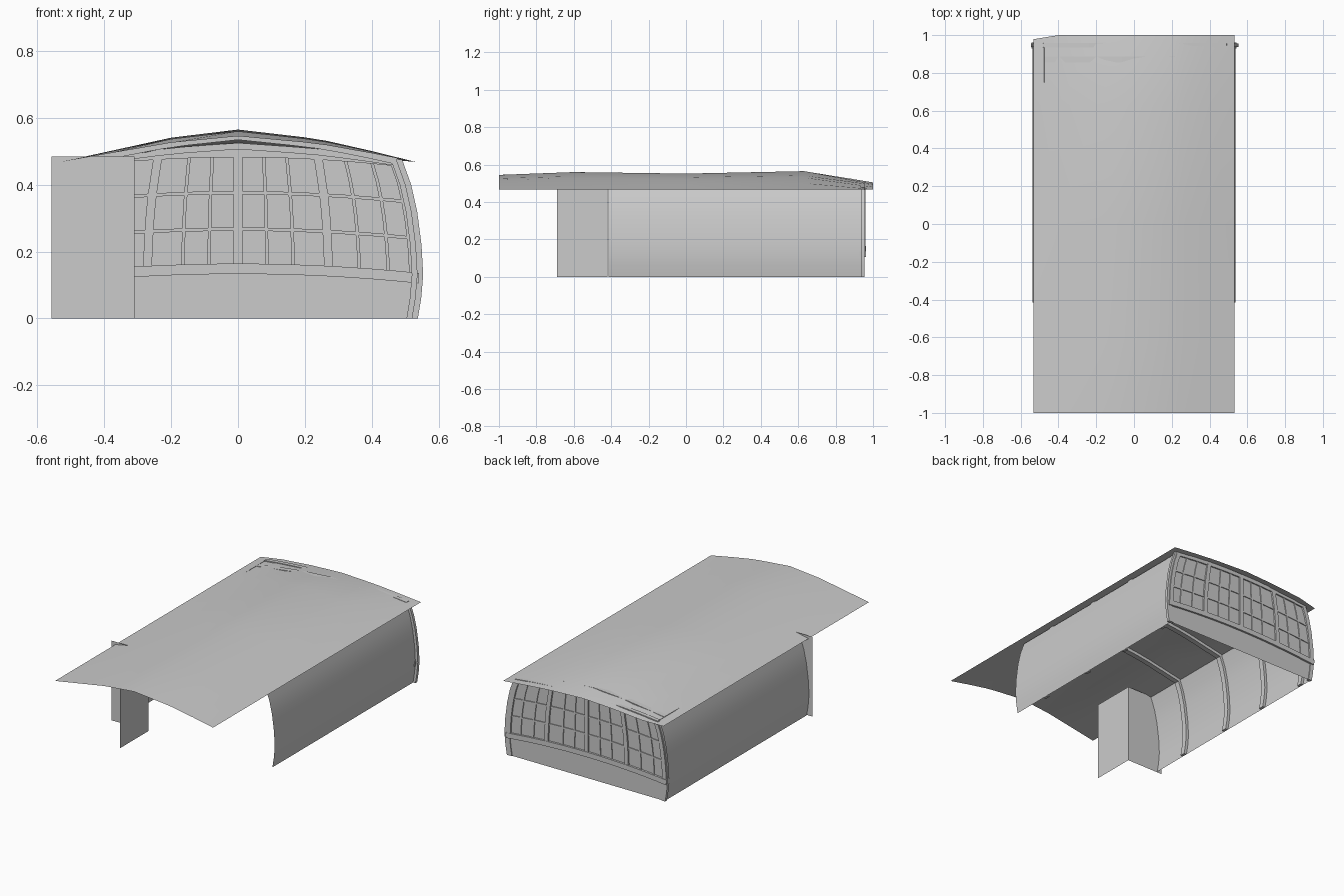
import bpy, bmesh

if "Cube" in bpy.data.objects:
    bpy.data.objects.remove(bpy.data.objects["Cube"])

SIDE = [(0.522, 0), (0.532, 0.06), (0.538, 0.13), (0.533, 0.22), (0.52, 0.32), (0.502, 0.4), (0.475, 0.475)]
CROWN = [(-1, 0), (-0.75, 0.3), (-0.375, 0.75), (0, 1), (0.375, 0.76), (0.5, 0.65), (0.75, 0.34), (1, 0)]
ROOF = [(-1, 0.545), (-0.6, 0.56), (0, 0.552), (0.63, 0.565), (1, 0.505)]


def lerp(table, t):
    for (a, b), (c, d) in zip(table, table[1:]):
        if t <= c:
            return b + (d - b) * (t - a) / (c - a)
    return table[-1][1]


def half_width(z):
    return lerp([(h, w) for w, h in SIDE], z)


def roof_z(x, y):
    return 0.468 + (lerp(ROOF, y) - 0.468) * lerp(CROWN, x / 0.532)


def stern(u, z):
    # curved stern coordinates: u in -1..1 across, z sags towards the sides
    h = z - 0.028 * u * u * min(1, z / 0.13)
    return (u * (half_width(h) + 0.004), h)


def make(name, verts, faces, smooth=False):
    me = bpy.data.meshes.new(name)
    me.from_pydata(verts, [], faces)
    bm = bmesh.new()
    bm.from_mesh(me)
    bmesh.ops.recalc_face_normals(bm, faces=bm.faces)
    bm.to_mesh(me)
    bm.free()
    ob = bpy.data.objects.new(name, me)
    bpy.context.collection.objects.link(ob)
    if smooth:
        bpy.context.view_layer.objects.active = ob
        ob.select_set(True)
        bpy.ops.object.shade_smooth_by_angle()
        ob.select_set(False)
    return ob


def sheet(name, rows, smooth=True):
    n = len(rows[0])
    faces = [(i * n + j, i * n + j + 1, (i + 1) * n + j + 1, (i + 1) * n + j)
             for i in range(len(rows) - 1) for j in range(n - 1)]
    return make(name, [p for r in rows for p in r], faces, smooth)


def strip(name, a, b, y0, y1):
    # solid band between two xz polylines, from y0 to y1
    verts = [(x, y, z) for (x, z), (u, w) in zip(a, b)
             for x, y, z in ((x, y0, z), (x, y1, z), (u, y1, w), (u, y0, w))]
    faces = [(4 * i + k, 4 * i + (k + 1) % 4, 4 * i + 4 + (k + 1) % 4, 4 * i + 4 + k)
             for i in range(len(a) - 1) for k in range(4)]
    e = len(verts) - 4
    faces += [(0, 1, 2, 3), (e, e + 1, e + 2, e + 3)]
    return make(name, verts, faces, True)


def stern_rail(name, z0, z1, y0, y1):
    us = [i / 8 - 1 for i in range(17)]
    strip(name, [stern(u, z0) for u in us], [stern(u, z1) for u in us], y0, y1)


def stern_post(name, u, width, z0, z1, y0, y1):
    zs = [z0 + (z1 - z0) * i / 6 for i in range(7)]
    pts = [stern(u, z) for z in zs]
    strip(name, [(x - width / 2, z) for x, z in pts], [(x + width / 2, z) for x, z in pts], y0, y1)


# cambered roof deck, one back corner slightly cut
sheet("roof_deck", [[(f * 0.532, y - (0.022 if y == 1 and f == -1 else 0), roof_z(f * 0.532, y))
                     for f, _ in CROWN] for y, _ in ROOF])

# curved side walls, inner ribs and stern corner frames
for s, side in ((-1, "left"), (1, "right")):
    sheet(side + "_wall", [[(s * x, y, z) for x, z in SIDE] for y in (-0.415, 0.95)])
    for y in (-0.17, 0.2, 0.53, 0.87):
        strip(side + "_rib", [(s * (x - 0.001), z) for x, z in SIDE],
              [(s * (x - 0.018), z) for x, z in SIDE], y - 0.016, y + 0.016)
    out = 0.016 if s > 0 else 0.006
    strip(side + "_stern_frame", [(s * (x + out), z) for x, z in SIDE],
          [(s * (x - 0.018), z) for x, z in SIDE], 0.938, 0.955)

# roof beams
for y in (-0.17, 0.2, 0.53, 0.87):
    xs = [-0.475 + 0.95 * i / 12 for i in range(13)]
    strip("roof_beam", [(x, roof_z(x, y) - 0.001) for x in xs],
          [(x, roof_z(x, y) - 0.02) for x in xs], y - 0.016, y + 0.016)

# front entrance partition on the left side
sheet("front_partition", [[(x, -0.42, z) for z in (0, 0.485)] for x in (-0.558, -0.31)], False)
sheet("doorway_partition", [[(-0.31, y, z) for z in (0, 0.485)] for y in (-0.69, -0.42)], False)

# stern wall below the windows and glazing above
us = [i / 8 - 1 for i in range(17)]
sheet("stern_lower_wall", [[(*stern(u, z)[:1], 0.95, stern(u, z)[1]) for u in us]
                           for z in (0, 0.07, 0.14)])
sheet("stern_glazing", [[(stern(u, z)[0], 0.95, stern(u, z)[1]) for u in us]
                        for z in (0.14, 0.22, 0.3, 0.4, 0.5)])

# sill, header and horizontal glazing bars
stern_rail("window_sill", 0.133, 0.164, 0.928, 0.962)
stern_rail("window_header", 0.482, 0.506, 0.934, 0.958)
for z in (0.267, 0.376):
    stern_rail("horizontal_glazing_bar", z - 0.005, z + 0.005, 0.942, 0.955)

# broad posts and slim vertical glazing bars
for u in (-0.97, -0.5, 0, 0.5, 0.97):
    stern_post("window_post", u, 0.026, 0.15, 0.49, 0.938, 0.96)
for s in (-1, 1):
    for u in (0.16, 0.305, 0.67, 0.83):
        stern_post("vertical_glazing_bar", s * u, 0.01, 0.155, 0.486, 0.942, 0.955)
